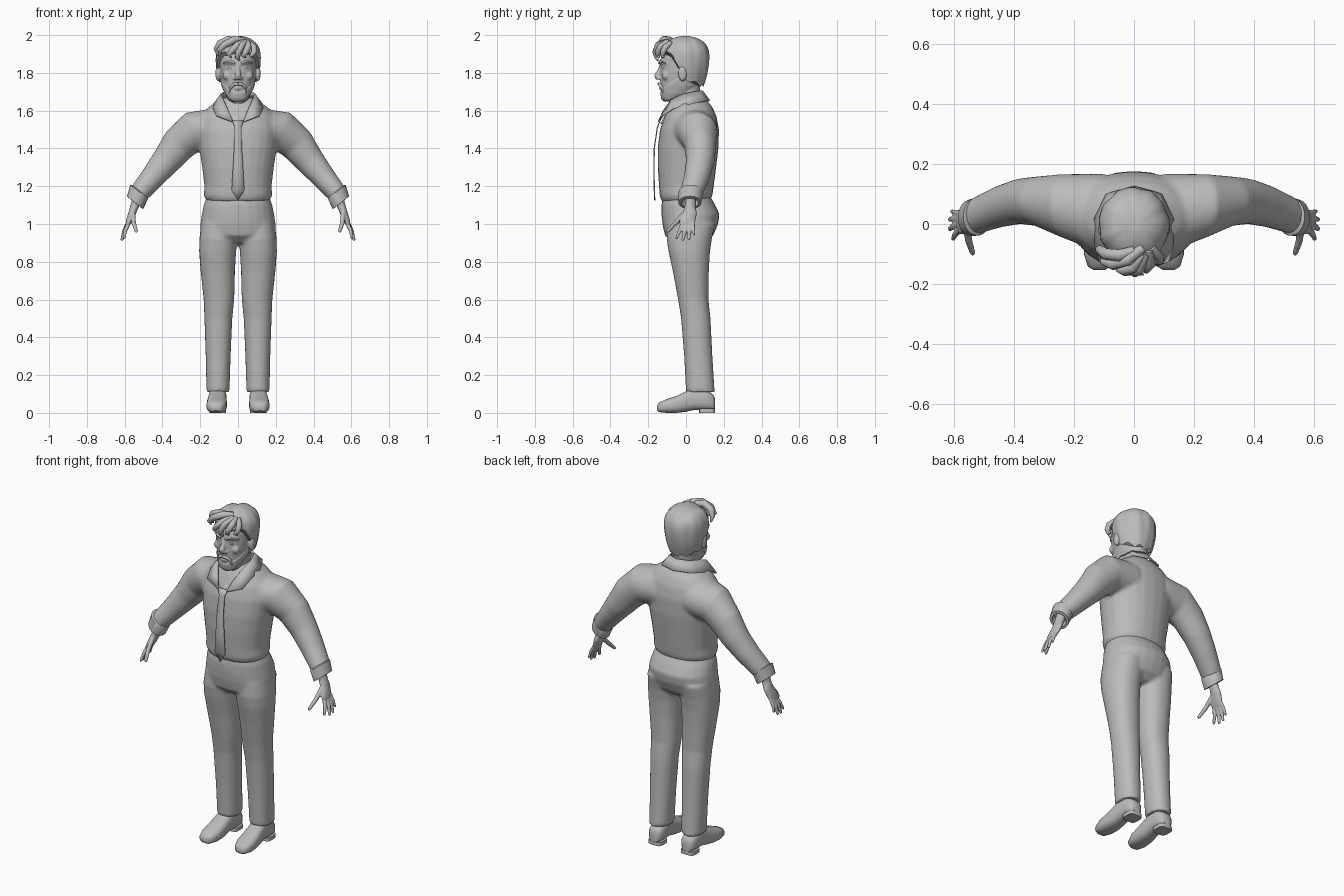
import bpy, bmesh, math
from mathutils import Vector as V

GREY = bpy.data.materials.new("clay grey")
GREY.diffuse_color = (0.5, 0.5, 0.5, 1)
X, Y, Z = V((1, 0, 0)), V((0, 1, 0)), V((0, 0, 1))


def make(name, verts, faces):
    me = bpy.data.meshes.new(name)
    me.from_pydata([tuple(v) for v in verts], [], faces)
    bm = bmesh.new()
    bm.from_mesh(me)
    bmesh.ops.recalc_face_normals(bm, faces=bm.faces)
    bm.to_mesh(me)
    bm.free()
    me.materials.append(GREY)
    ob = bpy.data.objects.new(name, me)
    bpy.context.collection.objects.link(ob)
    bpy.context.view_layer.objects.active = ob
    bpy.ops.object.select_all(action='DESELECT')
    ob.select_set(True)
    bpy.ops.object.shade_smooth_by_angle(angle=math.radians(50))
    return ob


def ring(c, u, v, p=2.0, n=24):
    out = []
    for i in range(n):
        a = 2 * math.pi * i / n
        co, si = math.cos(a), math.sin(a)
        out.append(V(c) + u * math.copysign(abs(co) ** (2 / p), co)
                   + v * math.copysign(abs(si) ** (2 / p), si))
    return out


def loft(name, rings):
    n = len(rings[0])
    faces = [(k * n + i, k * n + (i + 1) % n, (k + 1) * n + (i + 1) % n, (k + 1) * n + i)
             for k in range(len(rings) - 1) for i in range(n)]
    last = (len(rings) - 1) * n
    faces += [tuple(range(n)), tuple(range(last, last + n))]
    return make(name, [v for r in rings for v in r], faces)


def column(name, rows, p=2.2):
    """Upright loft; rows are (z, x centre, half width, y front, y back)."""
    return loft(name, [ring((x, (f + b) / 2, z), X * w, Y * ((b - f) / 2), p)
                       for z, x, w, f, b in rows])


def tube(name, pts, radii, flat=1.0, n=10):
    """Tapered tube along points; flat scales the thickness across y."""
    pts, rings = [V(p) for p in pts], []
    for i, p in enumerate(pts):
        d = (pts[min(i + 1, len(pts) - 1)] - pts[max(i - 1, 0)]).normalized()
        u = d.cross(Y).normalized()
        rings.append(ring(p, u * radii[i], d.cross(u) * radii[i] * flat, 2, n))
    return loft(name, rings)


def ball(name, c, r, n=16):
    return loft(name, [ring((c[0], c[1], c[2] + r[2] * math.sin(t)),
                            X * r[0] * math.cos(t), Y * r[1] * math.cos(t), 2, n)
                       for t in [math.radians(a) for a in range(-85, 86, 17)]])


def fuse(name, parts, voxel, smooth):
    bpy.ops.object.select_all(action='DESELECT')
    for p in parts:
        p.select_set(True)
    bpy.context.view_layer.objects.active = parts[0]
    bpy.ops.object.join()
    ob = parts[0]
    ob.name = name
    m = ob.modifiers.new("blend", 'REMESH')
    m.mode, m.voxel_size, m.use_smooth_shade = 'VOXEL', voxel, True
    m = ob.modifiers.new("relax", 'SMOOTH')
    m.factor, m.iterations = 0.5, smooth


# shirt: body plus sleeves
parts = [column("body", [(z, 0, w, f, b) for z, w, f, b in [
    (1.12, .165, -.13, .125), (1.15, .182, -.14, .14), (1.2, .178, -.143, .147),
    (1.3, .19, -.15, .16), (1.4, .205, -.15, .172), (1.5, .215, -.138, .175),
    (1.57, .2, -.115, .162), (1.615, .16, -.095, .142), (1.65, .11, -.075, .115),
    (1.67, .08, -.055, .09)]])]
arm = [(.1, 1.5, .115, -.1, .168), (.24, 1.488, .108, -.045, .167), (.315, 1.42, .094, -.008, .16),
       (.38, 1.335, .078, 0, .152), (.45, 1.25, .065, -.012, .128), (.53, 1.155, .053, -.035, .088)]
for s in (1, -1):
    rings = []
    for i, (x, z, t, f, b) in enumerate(arm):
        p, q = arm[max(i - 1, 0)], arm[min(i + 1, len(arm) - 1)]
        d = V((q[0] - p[0], 0, q[1] - p[1])).normalized()
        rings.append(ring((s * x, (f + b) / 2, z), V((-s * d.z, 0, d.x)) * t, Y * ((b - f) / 2)))
    parts.append(loft("sleeve", rings))
fuse("shirt", parts, .011, 4)

# trousers: hips plus legs
parts = [column("hips", [(z, 0, w, f, b) for z, w, f, b in [
    (1.16, .16, -.12, .12), (1.1, .182, -.13, .155), (1.05, .192, -.13, .178),
    (1.0, .199, -.125, .17), (.94, .2, -.112, .145), (.9, .15, -.07, .1)]])]
for s in (1, -1):
    parts.append(column("leg", [(z, s * x, w, f, b) for z, x, w, f, b in [
        (1.0, .1, .095, -.1, .155), (.92, .104, .101, -.103, .137), (.85, .108, .098, -.092, .127),
        (.75, .107, .091, -.07, .121), (.6, .101, .081, -.042, .119), (.5, .104, .074, -.026, .13),
        (.3, .105, .066, -.01, .14), (.11, .106, .061, 0, .152)]]))
fuse("trousers", parts, .01, 3)

for s in (1, -1):
    # shoes with heel blocks
    loft("shoe", [ring((s * x, y, (a + b) / 2), X * w, Z * ((b - a) / 2), 2.7)
                  for y, x, w, a, b in [
        (-.153, .116, .02, .012, .04), (-.142, .116, .038, .004, .056), (-.1, .114, .053, 0, .073),
        (-.05, .112, .054, 0, .09), (0, .11, .05, .006, .115), (.04, .108, .047, .015, .135),
        (.1, .107, .046, .015, .13), (.14, .107, .04, .015, .1), (.153, .107, .026, .018, .08)]])
    loft("shoe_heel", [ring((s * .107, .112, z), X * .043, Y * .042, 4) for z in (0, .022)])
    # rolled cuff
    u = V((s * .045, 0, .036))
    u.normalize()
    loft("cuff", [ring((s * x, y, z), u * t, Y * w) for x, y, z, t, w in [
        (.517, .025, 1.172, .05, .056), (.523, .025, 1.17, .06, .064), (.545, .021, 1.113, .055, .061),
        (.544, .021, 1.111, .04, .045), (.535, .024, 1.14, .034, .04)]])
    # hand
    def pt(x, y, z):
        return (s * x, y, z)
    hand = [tube("palm", [pt(.53, .022, 1.15), pt(.547, .02, 1.095), pt(.56, .018, 1.06),
                          pt(.575, .012, 1.02), pt(.583, .01, 1.0)],
                 [.026, .023, .02, .017, .013], 1.0, 16)]
    for v in hand[0].data.vertices:      # broaden towards the knuckles
        v.co.y = .015 + (v.co.y - .015) * (1.15 + max(0, 1.1 - v.co.z) * 17)
    for base, tip, r in [((.576, -.014, 1.01), (.606, -.052, .92), .0105),
                         ((.58, .003, 1.005), (.617, -.018, .91), .011),
                         ((.58, .02, 1.01), (.617, .015, .914), .0105),
                         ((.576, .036, 1.02), (.611, .043, .936), .009),
                         ((.557, -.008, 1.055), (.537, -.104, .955), .0125)]:
        a, b = V(pt(*base)), V(pt(*tip))
        k = a.lerp(b, .5) + V((s * .005, 0, 0))
        hand.append(tube("finger", [a, k, a.lerp(b, .93), b], [r * 1.1, r, r * .75, r * .3]))
    fuse("hand", hand, .0045, 2)

# head, neck and face
HEAD = [(1.648, .032, -.112, -.05), (1.66, .052, -.125, -.02), (1.69, .069, -.131, .03),
        (1.73, .082, -.135, .07), (1.78, .092, -.137, .09), (1.83, .097, -.137, .1),
        (1.88, .1, -.134, .108), (1.93, .09, -.11, .1), (1.965, .055, -.06, .06)]
parts = [column("skull", [(z, 0, w, f, b) for z, w, f, b in HEAD]),
         column("neck", [(z, 0, w, f, b) for z, w, f, b in [
             (1.53, .035, -.138, 0), (1.58, .055, -.11, .06), (1.62, .064, -.085, .07),
             (1.68, .064, -.075, .07), (1.76, .065, -.07, .08)]]),
         tube("nose", [(0, -.128, 1.845), (0, -.14, 1.81), (0, -.152, 1.785), (0, -.148, 1.765)],
              [.01, .013, .018, .012]),
         tube("lips", [(-.028, -.126, 1.717), (0, -.136, 1.72), (.028, -.126, 1.717)],
              [.004, .009, .004])]
for s in (1, -1):
    parts += [ball("nostril", (s * .015, -.142, 1.772), (.01, .012, .009)),
              ball("ear", (s * .106, -.018, 1.797), (.014, .024, .042)),
              ball("cheek", (s * .055, -.105, 1.785), (.026, .022, .025)),
              tube("brow_ridge", [(s * .012, -.134, 1.848), (s * .04, -.13, 1.857), (s * .074, -.1, 1.848)],
                   [.009, .011, .008])]
fuse("head", parts, .005, 3)
for s in (1, -1):
    ball("eye", (s * .037, -.117, 1.825), (.018, .014, .009))
    tube("eyebrow", [(s * .014, -.142, 1.851), (s * .04, -.14, 1.862), (s * .078, -.107, 1.852)],
         [.005, .007, .003])
    tube("moustache", [(0, -.143, 1.742), (s * .02, -.14, 1.74), (s * .04, -.127, 1.722),
                       (s * .046, -.122, 1.695)], [.008, .009, .007, .003])


def head_point(z, a, grow):
    for p, q in zip(HEAD, HEAD[1:]):
        if z <= q[0]:
            break
    t = (z - p[0]) / (q[0] - p[0])
    w, f, b = [p[i] + (q[i] - p[i]) * t for i in (1, 2, 3)]
    r = ring((0, (f + b) / 2, z), X * (w + grow), Y * ((b - f) / 2 + grow), 2.2, 72)
    return r[int(round(a / 5)) % 72]


# beard: shell over the jaw, rising to the ears
cols, rows = 37, 7
verts = []
for i in range(cols):
    a = 180 + i * 5
    side = abs(a - 270) / 90
    top = 1.70 + .085 * side ** 1.5
    low = 1.645 + .085 * side ** 2
    verts += [head_point(low + (top - low) * k / (rows - 1), a, .005 if k < rows - 1 else .001)
              for k in range(rows)]
make("beard", verts, [(i * rows + k, (i + 1) * rows + k, (i + 1) * rows + k + 1, i * rows + k + 1)
                      for i in range(cols - 1) for k in range(rows - 1)])

# hair cap: low at the nape, high over the forehead
rings, n = [], 56
for k in range(15):
    t, row = k / 14, []
    for i in range(n):
        a = 2 * math.pi * i / n
        back = math.sin(a)
        low = 1.905 if back < -.55 else 1.905 - .14 * min(1, (back + .55) / .5)
        low -= .035 * max(0, back) + .008 * math.sin(9 * a)
        z = low + (1.995 - low) * math.sin(t * math.pi / 2)
        h = (z - 1.88) / .116
        r = math.sqrt(max(0, 1 - abs(h) ** 2.6)) if h > 0 else 1 - .14 * h * h
        r *= 1 + .018 * math.sin(7 * a + 14 * z) + .012 * math.sin(13 * a)
        dip = .012 * math.exp(-((math.cos(a) * r + .3) / .2) ** 2) * max(0, h)
        row.append(V((.118 * r * math.cos(a), -.004 + .127 * r * back, z - dip)))
    rings.append(row)
loft("hair", rings)

# curls over the forehead
for pts, r in [
    ([(.03, -.08, 1.975), (-.02, -.12, 1.975), (-.07, -.135, 1.95), (-.1, -.125, 1.92), (-.088, -.125, 1.9)], .02),
    ([(.0, -.09, 1.97), (-.05, -.105, 1.975), (-.095, -.1, 1.955), (-.115, -.085, 1.925), (-.108, -.08, 1.89)], .021),
    ([(.03, -.1, 1.965), (.0, -.145, 1.95), (-.03, -.158, 1.92), (-.05, -.15, 1.895), (-.035, -.15, 1.88)], .018),
    ([(.04, -.1, 1.965), (.02, -.15, 1.945), (.003, -.162, 1.91), (-.004, -.155, 1.88), (.008, -.15, 1.866)], .017),
    ([(.05, -.09, 1.965), (.055, -.135, 1.94), (.04, -.15, 1.91), (.03, -.147, 1.89), (.042, -.143, 1.88)], .017),
    ([(.06, -.08, 1.96), (.085, -.11, 1.935), (.085, -.122, 1.91), (.072, -.125, 1.89), (.08, -.118, 1.88)], .016)]:
    tube("curl", pts, [r * .8, r, r * .95, r * .7, r * .2])

# collar: folded band with front points
half = [((.028, -.142, 1.545), (.03, -.146, 1.54)), ((.05, -.118, 1.6), (.115, -.124, 1.572)),
        ((.078, -.075, 1.66), (.13, -.07, 1.61)), ((.088, -.01, 1.688), (.13, .02, 1.632)),
        ((.065, .06, 1.702), (.09, .1, 1.652)), ((0, .085, 1.705), (0, .125, 1.652))]
full = half + [tuple((-x, y, z) for x, y, z in pair) for pair in half[-2::-1]]
m = make("collar", [p for pair in full for p in pair],
         [(2 * i, 2 * i + 1, 2 * i + 3, 2 * i + 2) for i in range(len(full) - 1)]
         ).modifiers.new("thickness", 'SOLIDIFY')
m.thickness, m.offset = .008, 0

# tie: thin plate hanging from the knot
tie = [(.03, -.137, 1.548), (.018, -.152, 1.51), (.021, -.168, 1.4), (.027, -.169, 1.3),
       (.034, -.168, 1.18), (.002, -.165, 1.125)]
m = make("tie", [(s * w, y, z) for w, y, z in tie for s in (-1, 1)],
         [(2 * i, 2 * i + 1, 2 * i + 3, 2 * i + 2) for i in range(len(tie) - 1)]
         ).modifiers.new("thickness", 'SOLIDIFY')
m.thickness, m.offset = .006, 0
